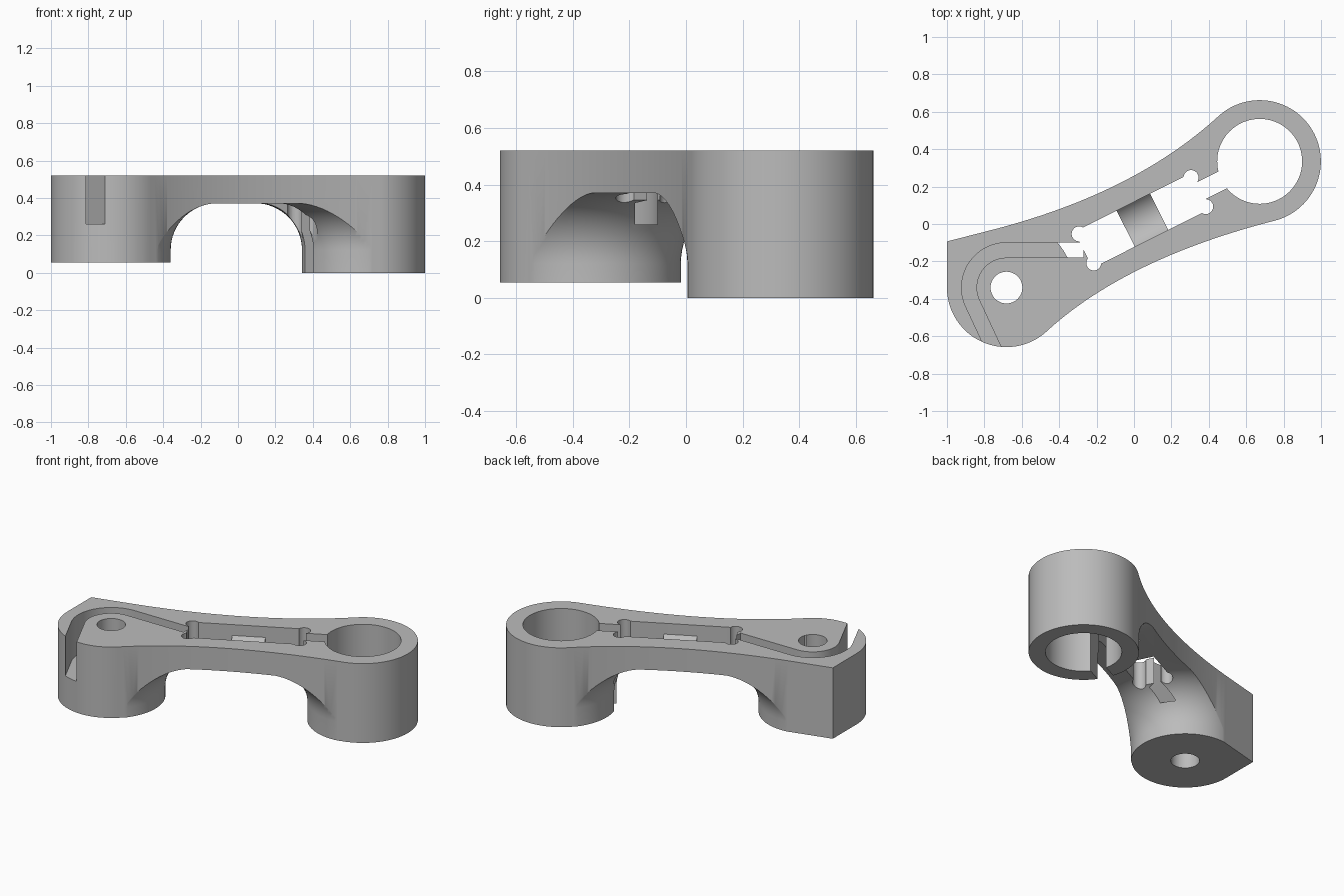
import bpy, bmesh, math
from mathutils import Vector, Matrix

if "Cube" in bpy.data.objects:
    bpy.data.objects.remove(bpy.data.objects["Cube"])

TOP, WEB = 0.52, 0.37
LEFT, LEFT_R = Vector((-0.682, -0.34)), 0.318
RIGHT, RIGHT_R = Vector((0.672, 0.335)), 0.327
FLARE = 0.25
STEEP, SHALLOW = 42.5, 14.4
MID, TILT = Vector((0.045, 0.02)), math.radians(26.7)


def polar(deg, r=1.0):
    a = math.radians(deg)
    return Vector((math.cos(a), math.sin(a))) * r


def arc(c, r, a0, a1, n=48):
    return [c + polar(a0 + (a1 - a0) * i / n, r) for i in range(n + 1)]


def new_object(name, bm):
    bmesh.ops.recalc_face_normals(bm, faces=bm.faces)
    me = bpy.data.meshes.new(name)
    bm.to_mesh(me)
    bm.free()
    ob = bpy.data.objects.new(name, me)
    bpy.context.collection.objects.link(ob)
    return ob


def prism(name, pts, z0, z1):
    bm = bmesh.new()
    face = bm.faces.new([bm.verts.new((p[0], p[1], z0)) for p in pts])
    out = bmesh.ops.extrude_face_region(bm, geom=[face])
    tops = [g for g in out["geom"] if isinstance(g, bmesh.types.BMVert)]
    bmesh.ops.translate(bm, verts=tops, vec=(0, 0, z1 - z0))
    return new_object(name, bm)


def disc(name, c, r, z0=-0.2, z1=0.8, n=80):
    return prism(name, arc(c, r, 0, 360, n)[:-1], z0, z1)


def boolean(target, tool, op="DIFFERENCE"):
    mod = target.modifiers.new("cut", "BOOLEAN")
    mod.operation, mod.solver, mod.object = op, "EXACT", tool
    bpy.context.view_layer.update()
    dg = bpy.context.evaluated_depsgraph_get()
    me = bpy.data.meshes.new_from_object(target.evaluated_get(dg))
    target.modifiers.clear()
    target.data = me
    bpy.data.objects.remove(tool)


def along(t, s):
    """Point in the tilted frame of the arm."""
    return MID + Matrix.Rotation(TILT, 2) @ Vector((t, s))


def tilted_box(name, t0, t1, half, z0=-0.2, z1=0.8):
    return prism(name, [along(t0, -half), along(t1, -half),
                        along(t1, half), along(t0, half)], z0, z1)


def bridge_curve(a, da, b, db, n=40):
    """Gentle curve from a to b, tangent to both directions."""
    u, v, d = polar(da), polar(db), b - a
    c = a + u * ((d.x * v.y - d.y * v.x) / (u.x * v.y - u.y * v.x))
    return [a * (1 - k) ** 2 + c * 2 * k * (1 - k) + b * k * k
            for k in (i / n for i in range(1, n))]


# Arm outline: two round lobes, a square corner and hollow sides
left_arc = arc(LEFT, LEFT_R, 180, 270 + STEEP)
right_arc = arc(RIGHT, RIGHT_R, SHALLOW - 90, 90 + STEEP, 72)
tangent = LEFT + polar(90 + SHALLOW, LEFT_R)
edge_x = LEFT.x - LEFT_R
corner = Vector((edge_x, tangent.y - (tangent.x - edge_x) * math.tan(math.radians(SHALLOW))))
outline = (left_arc + bridge_curve(left_arc[-1], STEEP, right_arc[0], SHALLOW)
           + right_arc + bridge_curve(right_arc[-1], STEEP, tangent, SHALLOW)
           + [tangent, corner])
arm = prism("clamp_arm", outline, 0, TOP)


# Flared feet, revolved, that remain under the web
def flared_foot(name, c, r, z0):
    profile = [(0, z0), (r, z0)]
    for i in range(17):
        p = polar(180 - 90 * i / 16, FLARE)
        profile.append((r + FLARE + p.x, WEB + 0.002 - FLARE + p.y))
    profile += [(r + FLARE, TOP), (0, TOP)]
    bm = bmesh.new()
    vs = [bm.verts.new((c.x + x, c.y, z)) for x, z in profile]
    es = [bm.edges.new(pair) for pair in zip(vs, vs[1:])]
    bmesh.ops.spin(bm, geom=vs + es, cent=(c.x, c.y, 0), axis=(0, 0, 1),
                   angle=math.tau, steps=96, use_merge=True)
    bmesh.ops.remove_doubles(bm, verts=bm.verts, dist=0.0001)
    return new_object(name, bm)


under = prism("undercut", [(-2, -2), (2, -2), (2, 2), (-2, 2)], -0.3, WEB)
boolean(under, flared_foot("left_foot", LEFT, LEFT_R + 0.004, 0.055))
boolean(under, flared_foot("right_foot", RIGHT, RIGHT_R + 0.003, -0.1))
wedge = [LEFT + (p - LEFT) * 1.03 for p in (tangent, corner, Vector((edge_x, LEFT.y)))]
boolean(under, prism("corner_foot", [LEFT] + wedge, 0.055, TOP))
boolean(arm, under)

# Bores
boolean(arm, disc("large_bore", RIGHT, 0.227))
boolean(arm, disc("small_bore", LEFT, 0.085, n=48))

# Two through pockets with relieved outer corners
for side in (-1, 1):
    t0, t1 = sorted((0.1 * side, 0.352 * side))
    boolean(arm, tilted_box("pocket", t0, t1, 0.108))
    for s in (-1, 1):
        boolean(arm, disc("corner_relief", along(0.335 * side, 0.087 * s), 0.04, n=32))

# Hollow saddle between the pockets
bm = bmesh.new()
bmesh.ops.create_cone(bm, cap_ends=True, segments=64, radius1=0.144, radius2=0.144, depth=0.24)
bmesh.ops.transform(bm, verts=bm.verts, matrix=(
    Matrix.Translation((MID.x, MID.y, 0.544)) @ Matrix.Rotation(TILT, 4, "Z")
    @ Matrix.Rotation(math.pi / 2, 4, "Y")))
saddle = new_object("saddle", bm)
boolean(saddle, tilted_box("saddle_limit", -0.15, 0.15, 0.108), "INTERSECT")
boolean(arm, saddle)

# Clamp slit into the large bore
boolean(arm, tilted_box("slit", 0.3, 0.55, 0.05))

# Curved cable groove around the small bore
TURN = 205
run = polar(TURN + 90, 0.5)
outer = arc(LEFT, 0.24, 90, TURN, 32)
inner = arc(LEFT, 0.16, 90, TURN, 32)
groove = ([Vector((-0.27, outer[0].y))] + outer + [outer[-1] + run, inner[-1] + run]
          + inner[::-1] + [Vector((-0.27, inner[0].y))])
boolean(arm, prism("groove", groove, 0.26, 0.8))

# Material and shading
mat = bpy.data.materials.new("plain grey")
mat.use_nodes = True
grey = (0.5, 0.5, 0.5, 1)
mat.diffuse_color = grey
mat.node_tree.nodes["Principled BSDF"].inputs["Base Color"].default_value = grey
arm.data.materials.clear()
arm.data.materials.append(mat)
for poly in arm.data.polygons:
    poly.material_index = 0
bpy.ops.object.select_all(action="DESELECT")
arm.select_set(True)
bpy.context.view_layer.objects.active = arm
bpy.ops.object.shade_smooth_by_angle(angle=math.radians(30))
